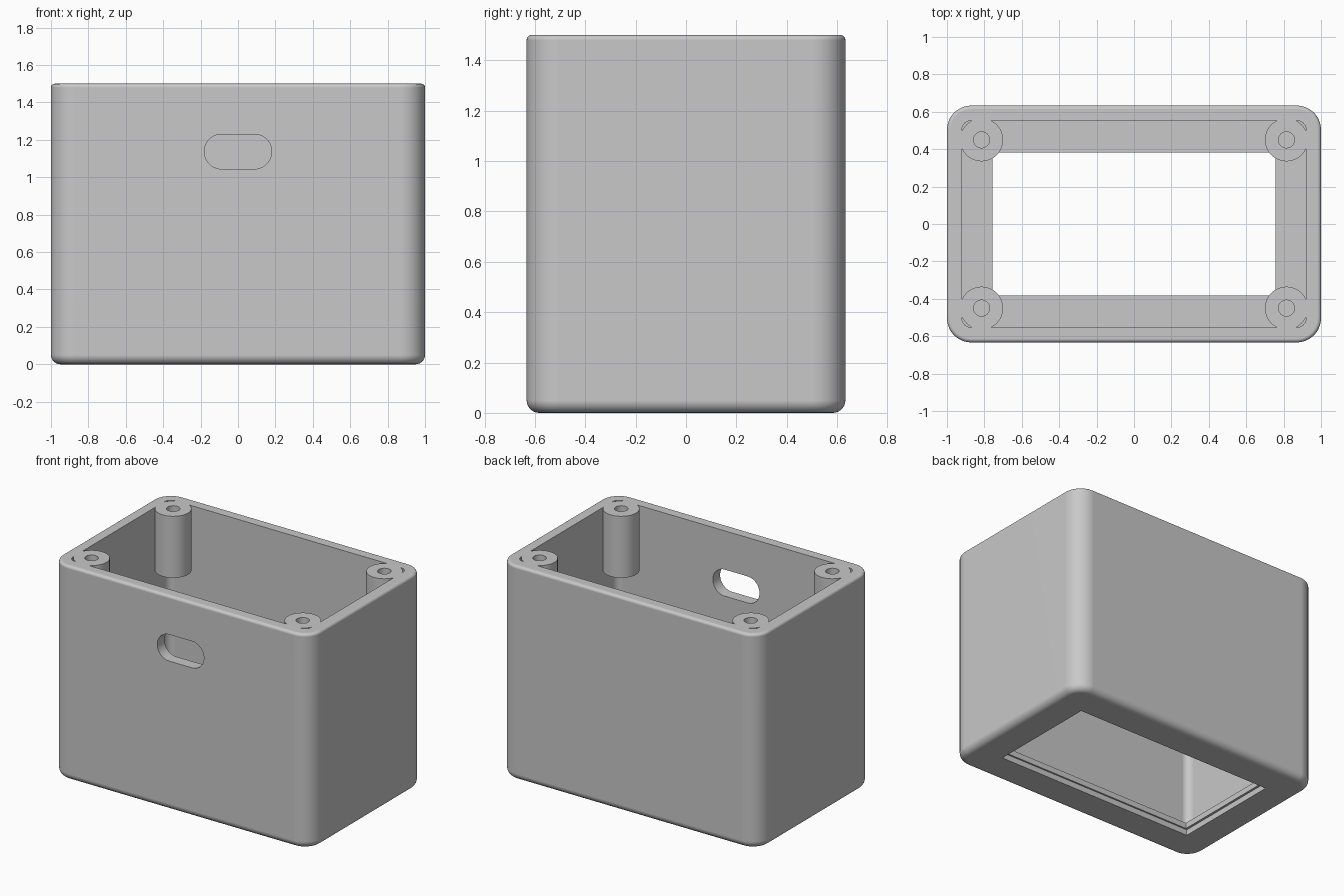
import bpy
import bmesh
from math import pi, sin, cos
from mathutils import Matrix

if "Cube" in bpy.data.objects:
    bpy.data.objects.remove(bpy.data.objects["Cube"], do_unlink=True)

HX, HY, H = 1.0, 0.633, 1.5       # outer half sizes and height
WALL, CORNER = 0.08, 0.13
BOSS_X, BOSS_Y, BOSS_BASE = 0.815, 0.45, 1.07

grey = bpy.data.materials.new("light grey plastic")
grey.use_nodes = True
grey.diffuse_color = (0.58, 0.58, 0.58, 1)
grey.node_tree.nodes["Principled BSDF"].inputs["Base Color"].default_value = (0.58, 0.58, 0.58, 1)


def finish(name, bm):
    bmesh.ops.recalc_face_normals(bm, faces=bm.faces)
    mesh = bpy.data.meshes.new(name)
    bm.to_mesh(mesh)
    bm.free()
    mesh.materials.append(grey)
    obj = bpy.data.objects.new(name, mesh)
    bpy.context.collection.objects.link(obj)
    return obj


def rounded_loft(name, hx, hy, r, levels, matrix=Matrix(), seg=12):
    """Stack of rounded rectangles; levels are (inset, z) pairs."""
    bm = bmesh.new()
    rings = []
    for inset, z in levels:
        ring = []
        for q, (sx, sy) in enumerate([(1, 1), (-1, 1), (-1, -1), (1, -1)]):
            for i in range(seg + 1):
                a = (q + i / seg) * pi / 2
                ring.append(bm.verts.new((sx * (hx - r) + (r - inset) * cos(a),
                                          sy * (hy - r) + (r - inset) * sin(a), z)))
        rings.append(ring)
    n = len(rings[0])
    for low, high in zip(rings, rings[1:]):
        for i in range(n):
            j = (i + 1) % n
            bm.faces.new((low[i], low[j], high[j], high[i]))
    bm.faces.new(rings[0][::-1])
    bm.faces.new(rings[-1])
    bm.transform(matrix)
    return finish(name, bm)


def box(name, hx, hy, z0, z1):
    bm = bmesh.new()
    bmesh.ops.create_cube(bm, size=1, matrix=Matrix.Translation((0, 0, (z0 + z1) / 2))
                          @ Matrix.Diagonal((2 * hx, 2 * hy, z1 - z0, 1)))
    return finish(name, bm)


def four_cylinders(name, r, z0, z1, seg):
    bm = bmesh.new()
    for sx in (-1, 1):
        for sy in (-1, 1):
            bmesh.ops.create_cone(bm, cap_ends=True, segments=seg, radius1=r, radius2=r, depth=z1 - z0,
                                  matrix=Matrix.Translation((sx * BOSS_X, sy * BOSS_Y, (z0 + z1) / 2)))
    return finish(name, bm)


def apply(obj, mod):
    bpy.ops.object.select_all(action="DESELECT")
    bpy.context.view_layer.objects.active = obj
    obj.select_set(True)
    bpy.ops.object.modifier_apply(modifier=mod.name)


def cut(obj, cutter):
    cutter.hide_render = True
    mod = obj.modifiers.new("cut", "BOOLEAN")
    mod.operation, mod.solver, mod.object = "DIFFERENCE", "EXACT", cutter
    apply(obj, mod)
    bpy.data.objects.remove(cutter, do_unlink=True)


# Outer body with a rounded foot and a softened rim
FOOT, RIM, STEPS = 0.05, 0.02, 6
arc = [i / STEPS * pi / 2 for i in range(STEPS + 1)]
levels = [(FOOT * (1 - sin(a)), FOOT * (1 - cos(a))) for a in arc]
levels += [(RIM * (1 - cos(a)), H - RIM + RIM * sin(a)) for a in arc]
body = rounded_loft("enclosure_body", HX, HY, CORNER, levels)

# Cavity, leaving the four corner screw posts standing
cavity = rounded_loft("cavity_cutter", HX - WALL, HY - WALL, 0.05, [(0, WALL), (0, H + 0.1)])
cut(cavity, four_cylinders("post_keeper", 0.115, BOSS_BASE, H + 0.2, 48))
cut(body, cavity)

# Screw holes in the posts
cut(body, four_cylinders("screw_hole_cutter", 0.043, BOSS_BASE + 0.08, H + 0.1, 32))

# Floor window with a shallow step on the underside
cut(body, box("window_cutter", 0.757, 0.383, -0.1, 0.2))
cut(body, box("window_step_cutter", 0.773, 0.394, -0.1, 0.04))

# Cable slot in the front wall
to_front = Matrix.Translation((0, -HY, 1.137)) @ Matrix.Rotation(pi / 2, 4, "X")
cut(body, rounded_loft("slot_cutter", 0.18, 0.0925, 0.092, [(0, -0.2), (0, 0.2)], to_front))

# Smooth rounded surfaces, keeping hard edges crisp
bpy.ops.object.select_all(action="DESELECT")
bpy.context.view_layer.objects.active = body
body.select_set(True)
bpy.ops.object.shade_smooth_by_angle(angle=pi / 6)
weighted = body.modifiers.new("weighted_normals", "WEIGHTED_NORMAL")
weighted.keep_sharp = True
